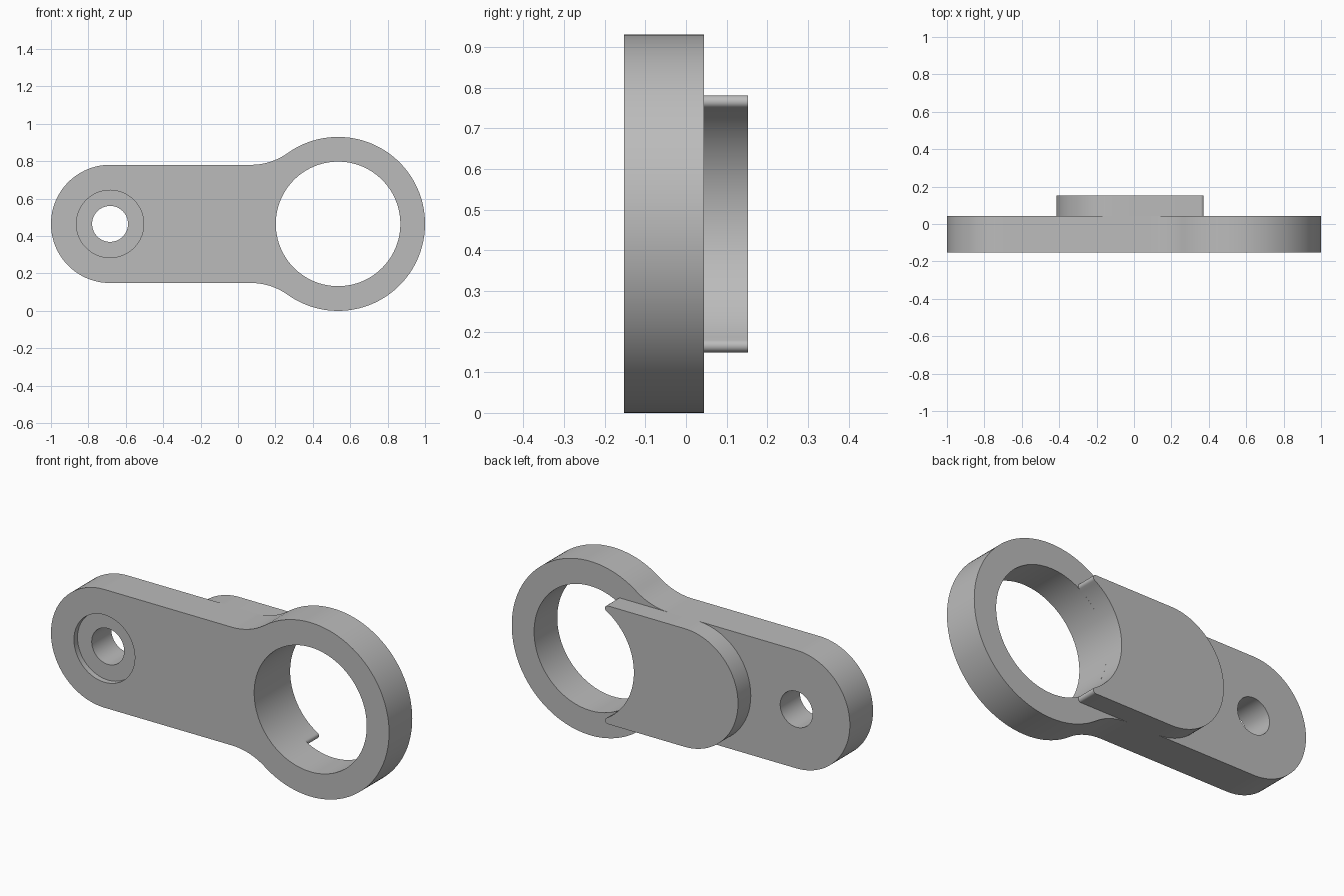
import bpy, bmesh
from math import pi, atan2, sqrt, cos, sin, radians

if "Cube" in bpy.data.objects:
    bpy.data.objects.remove(bpy.data.objects["Cube"], do_unlink=True)

MID = 0.465                            # height of the axis of symmetry
RING_X, RING_R, BORE_R = 0.535, 0.465, 0.333
ARM_X, ARM_R = -0.684, 0.316
FRONT, FACE, BACK = -0.152, 0.044, 0.152

grey = bpy.data.materials.new("plain_grey")
grey.use_nodes = True
colour = (0.5, 0.5, 0.5, 1)
grey.diffuse_color = colour
grey.node_tree.nodes["Principled BSDF"].inputs["Base Color"].default_value = colour


def arc(cx, cz, r, a0, a1, n):
    steps = [a0 + (a1 - a0) * i / n for i in range(n + 1)]
    return [(cx + r * cos(a), cz + r * sin(a)) for a in steps]


def mirrored(half):
    """Close an upper half outline with its reflection."""
    return half + [(x, -z) for x, z in reversed(half) if z > 1e-5]


def extrude(name, outline, y0, y1):
    """Prism with an (x, z) outline running from y0 to y1."""
    bm = bmesh.new()
    face = bm.faces.new([bm.verts.new((x, y0, z + MID)) for x, z in outline])
    side = bmesh.ops.extrude_face_region(bm, geom=[face])["geom"]
    verts = [v for v in side if isinstance(v, bmesh.types.BMVert)]
    bmesh.ops.translate(bm, verts=verts, vec=(0, y1 - y0, 0))
    bmesh.ops.recalc_face_normals(bm, faces=bm.faces)
    mesh = bpy.data.meshes.new(name)
    bm.to_mesh(mesh)
    bm.free()
    mesh.materials.append(grey)
    obj = bpy.data.objects.new(name, mesh)
    bpy.context.collection.objects.link(obj)
    return obj


def select(obj):
    bpy.ops.object.select_all(action="DESELECT")
    obj.select_set(True)
    bpy.context.view_layer.objects.active = obj


def cut_round(obj, x, r, y0, y1):
    """Bore a round hole along y."""
    cutter = extrude("cutter", arc(x, 0, r, 0, 2 * pi, 96)[:-1], y0, y1)
    cutter.hide_render = True
    mod = obj.modifiers.new("bore", "BOOLEAN")
    mod.operation, mod.solver, mod.object = "DIFFERENCE", "EXACT", cutter
    select(obj)
    bpy.ops.object.modifier_apply(modifier=mod.name)
    bpy.data.objects.remove(cutter, do_unlink=True)


# Link plate: ring, concave blends and round-ended arm
run = 0.465                            # ring centre to start of blend
blend = (run**2 + ARM_R**2 - RING_R**2) / (2 * (RING_R - ARM_R))
slope = atan2(ARM_R + blend, run)
plate = extrude("link_plate", mirrored(
    arc(RING_X, 0, RING_R, 0, pi - slope, 48)
    + arc(RING_X - run, ARM_R + blend, blend, -slope, -pi / 2, 14)[1:]
    + arc(ARM_X, 0, ARM_R, pi / 2, pi, 28)), FRONT, FACE)
cut_round(plate, RING_X, BORE_R, -1, 1)
cut_round(plate, ARM_X, 0.096, -1, 1)
cut_round(plate, ARM_X, 0.18, -1, FRONT + 0.03)

# Raised back pad: round end, hollow end following the bore, rounded tips
tip = 0.016
tip_z = ARM_R - tip
tip_dx = sqrt((BORE_R + tip)**2 - tip_z**2)
lean = atan2(tip_z, tip_dx)
pad = extrude("back_pad", mirrored(
    arc(RING_X, 0, BORE_R, pi, pi - lean, 24)
    + arc(RING_X - tip_dx, tip_z, tip, -lean, pi / 2, 10)[1:]
    + arc(-0.098, 0, ARM_R, pi / 2, pi, 28)), FACE, BACK)

for part in (plate, pad):
    select(part)
    bpy.ops.object.shade_smooth_by_angle(angle=radians(30))
